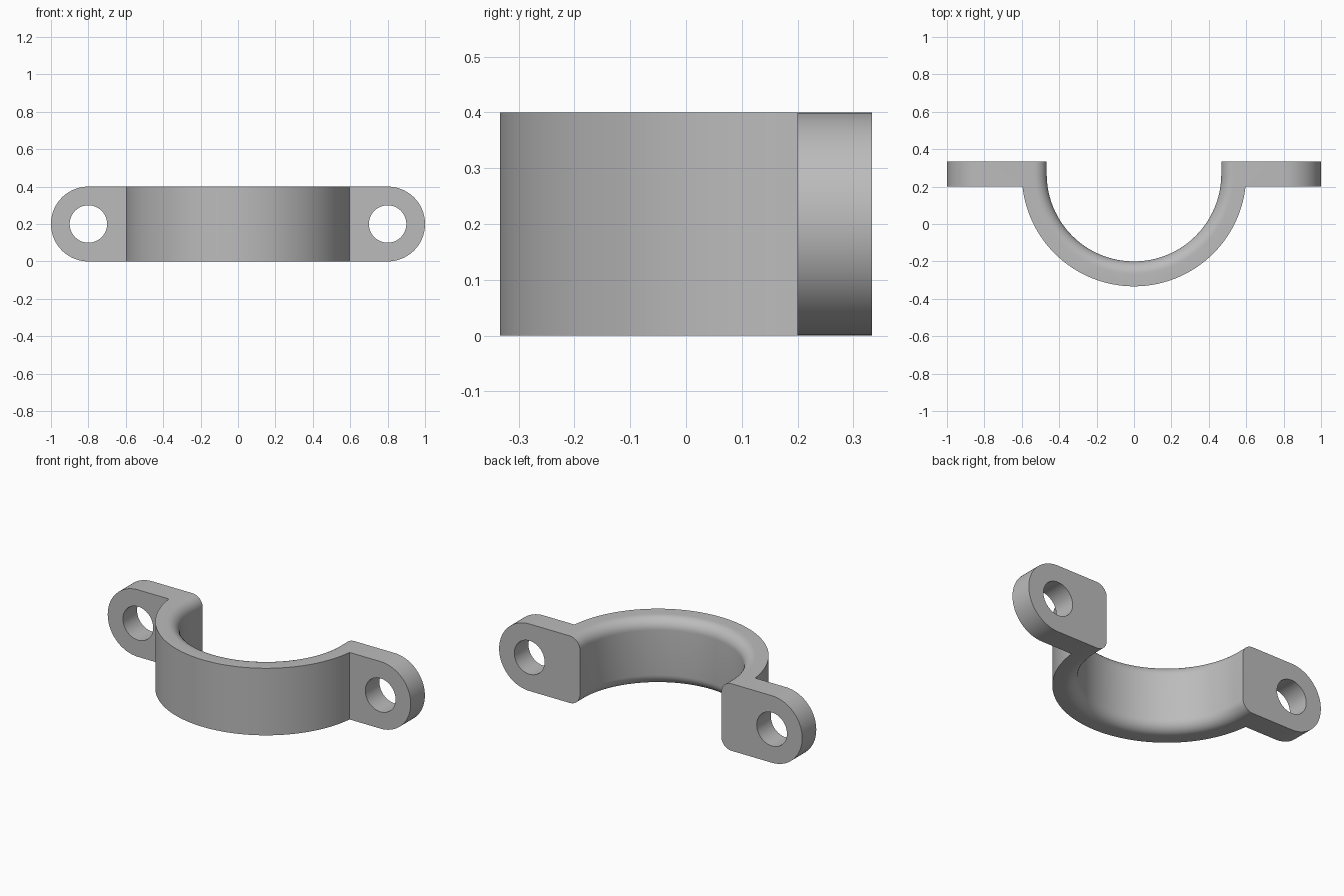
import bpy, bmesh, math

if "Cube" in bpy.data.objects:
    bpy.data.objects.remove(bpy.data.objects["Cube"], do_unlink=True)

HEIGHT, THICK = 0.4, 0.1333
BACK, FRONT = 0.3333, 0.2      # flange faces along y
CY, R_OUT = 0.2667, 0.6        # arc centre and radius
R_IN = R_OUT - THICK
FILLET = 0.0667

steel = bpy.data.materials.new("grey steel")
steel.use_nodes = True
colour = (0.5, 0.5, 0.5, 1)
steel.diffuse_color = colour
steel.node_tree.nodes["Principled BSDF"].inputs["Base Color"].default_value = colour


def arc(radius, start, end, steps=64):
    return [(radius * math.cos(start + (end - start) * i / steps),
             CY + radius * math.sin(start + (end - start) * i / steps))
            for i in range(steps + 1)]


# Clamp outline seen from above: inner arc, flange, outer arc, flange
dip = math.asin((CY - FRONT) / R_OUT)
inner = [(-R_IN, BACK)] + arc(R_IN, math.pi, 2 * math.pi) + [(R_IN, BACK)]
outer = arc(R_OUT, -dip, -math.pi + dip)
outline = inner + [(1, BACK), (1, FRONT)] + outer + [(-1, FRONT), (-1, BACK)]

bm = bmesh.new()
base = bm.faces.new([bm.verts.new((x, y, 0)) for x, y in outline])
grown = bmesh.ops.extrude_face_region(bm, geom=[base])
bmesh.ops.translate(bm, vec=(0, 0, HEIGHT),
                    verts=[v for v in grown["geom"] if isinstance(v, bmesh.types.BMVert)])
bmesh.ops.recalc_face_normals(bm, faces=bm.faces)


def is_inner(v):
    if v.co.y > CY:
        return abs(abs(v.co.x) - R_IN) < 0.001
    return abs(math.hypot(v.co.x, v.co.y - CY) - R_IN) < 0.001


# Rounded flange ends
ends = [e for e in bm.edges
        if all(abs(v.co.x) > 0.99 for v in e.verts)
        and abs(e.verts[0].co.z - e.verts[1].co.z) < 0.001]
bmesh.ops.bevel(bm, geom=ends, offset=HEIGHT / 2 - 0.0005, segments=20,
                profile=0.5, affect='EDGES')

# Rounded inner rims
rims = [e for e in bm.edges
        if all(is_inner(v) for v in e.verts)
        and abs(e.verts[0].co.z - e.verts[1].co.z) < 0.001]
bmesh.ops.bevel(bm, geom=rims, offset=FILLET, segments=10,
                profile=0.5, affect='EDGES')

mesh = bpy.data.meshes.new("half_clamp")
bm.to_mesh(mesh)
bm.free()
mesh.materials.append(steel)
clamp = bpy.data.objects.new("half_clamp", mesh)
bpy.context.collection.objects.link(clamp)

# Bolt holes
for side, name in ((1, "left"), (-1, "right")):
    bpy.ops.mesh.primitive_cylinder_add(
        vertices=48, radius=0.1, depth=0.5, rotation=(math.pi / 2, 0, 0),
        location=(side * 0.8, (BACK + FRONT) / 2, HEIGHT / 2))
    cutter = bpy.context.object
    cutter.name = name + "_bolt_hole_cutter"
    cutter.hide_render = True
    cutter.data.materials.append(steel)
    hole = clamp.modifiers.new(name + " bolt hole", 'BOOLEAN')
    hole.operation = 'DIFFERENCE'
    hole.object = cutter
    bpy.ops.object.select_all(action='DESELECT')
    clamp.select_set(True)
    bpy.context.view_layer.objects.active = clamp
    bpy.ops.object.modifier_apply(modifier=hole.name)
    bpy.data.objects.remove(cutter, do_unlink=True)

bpy.ops.object.shade_smooth_by_angle(angle=math.radians(30))
